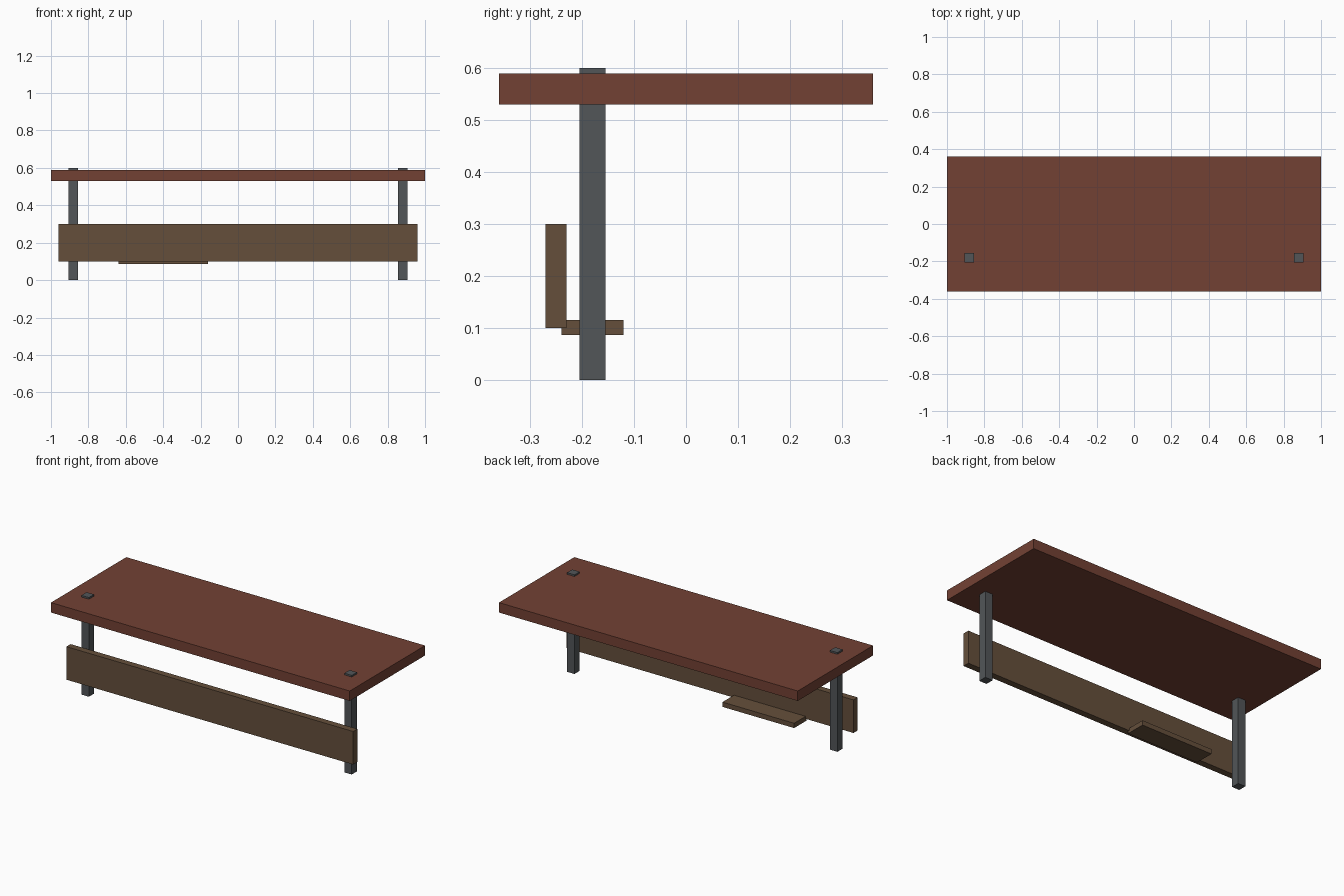
import bpy

if "Cube" in bpy.data.objects:
    bpy.data.objects.remove(bpy.data.objects["Cube"])


def material(name, color):
    m = bpy.data.materials.new(name)
    m.diffuse_color = (*color, 1.0)
    m.use_nodes = True
    m.node_tree.nodes["Principled BSDF"].inputs["Base Color"].default_value = m.diffuse_color
    return m


def box(name, low, high, mat):
    """Axis-aligned box between two corners."""
    center = [(a + b) / 2 for a, b in zip(low, high)]
    bpy.ops.mesh.primitive_cube_add(size=1, location=center)
    ob = bpy.context.object
    ob.name = name
    ob.scale = [b - a for a, b in zip(low, high)]
    bpy.ops.object.transform_apply(location=False, rotation=False, scale=True)
    ob.data.materials.append(mat)
    return ob


red_wood = material("red_brown_wood", (0.171, 0.053, 0.034))
brown_wood = material("brown_wood", (0.130, 0.078, 0.044))
steel = material("dark_steel", (0.084, 0.092, 0.098))

# Wide slab
box("table_top", (-1.0, -0.36, 0.53), (1.0, 0.36, 0.59), red_wood)

# Posts poking slightly through the slab
for side, x in (("left", -0.88), ("right", 0.88)):
    box(f"{side}_post", (x - 0.025, -0.205, 0.0), (x + 0.025, -0.155, 0.60), steel)

# Long front board and the small shelf behind it
box("front_board", (-0.96, -0.27, 0.10), (0.96, -0.23, 0.30), brown_wood)
box("small_shelf", (-0.64, -0.24, 0.086), (-0.16, -0.12, 0.115), brown_wood)
